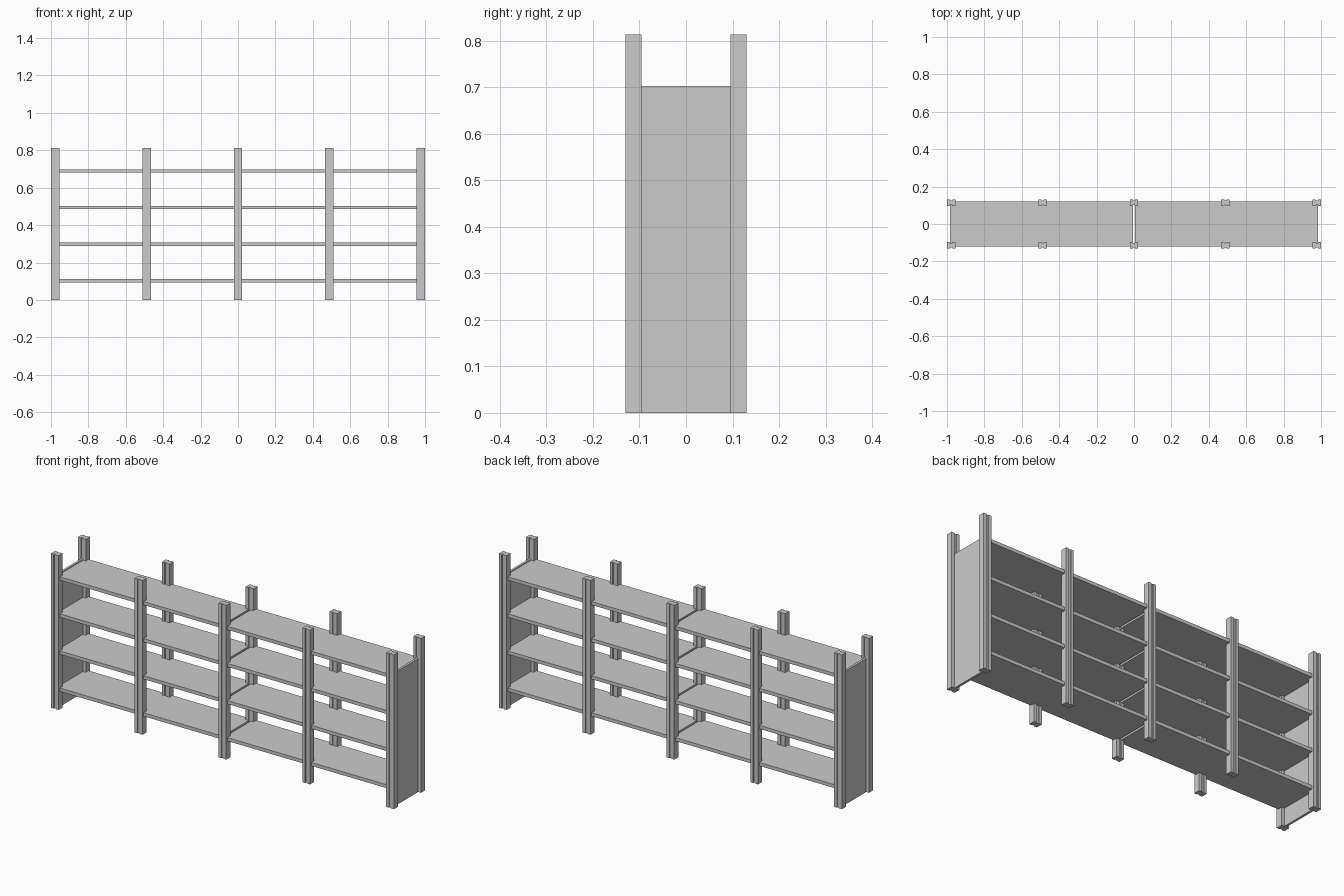
import bpy, bmesh

if "Cube" in bpy.data.objects:
    bpy.data.objects.remove(bpy.data.objects["Cube"])

def prism(name, pts, length, axis, loc):
    """Extrude a closed profile: axis 'z' uses (x, y) points, axis 'x' uses (y, z) points."""
    bm = bmesh.new()
    to3 = (lambda p: (p[0], p[1], 0)) if axis == 'z' else (lambda p: (0, p[0], p[1]))
    face = bm.faces.new([bm.verts.new(to3(p)) for p in pts])
    ext = bmesh.ops.extrude_face_region(bm, geom=[face])
    vec = (0, 0, length) if axis == 'z' else (length, 0, 0)
    bmesh.ops.translate(bm, vec=vec, verts=[v for v in ext['geom'] if isinstance(v, bmesh.types.BMVert)])
    bmesh.ops.recalc_face_normals(bm, faces=bm.faces)
    me = bpy.data.meshes.new(name)
    bm.to_mesh(me)
    bm.free()
    ob = bpy.data.objects.new(name, me)
    ob.location = loc
    bpy.context.collection.objects.link(ob)
    return ob

def rect(w, d):
    return [(-w/2, -d/2), (w/2, -d/2), (w/2, d/2), (-w/2, d/2)]

# Upright posts with a slot down the front and back faces
W, D, G, S = 0.0225, 0.017, 0.006, 0.005
post = [(-W, -D), (-G, -D), (-G, -D+S), (G, -D+S), (G, -D), (W, -D),
        (W, D), (G, D), (G, D-S), (-G, D-S), (-G, D), (-W, D)]
for i in range(5):
    x = (i - 2) * 0.48875
    for side, y in (("front", -0.113), ("back", 0.113)):
        prism(f"{side}_post_{i+1}", post, 0.813, 'z', (x, y, 0))

# End panels held in the post slots
for side, x in (("left", -0.9775), ("right", 0.9775)):
    prism(side + "_end_panel", rect(0.012, 0.2), 0.703, 'z', (x, 0, 0))

# Shelves, two boards per level with a small gap in the middle
board = [(-0.12, -0.009), (0.12, -0.009), (0.12, 0.009), (-0.12, 0.009)]
for i in range(4):
    z = 0.103 + i * 0.1955
    for side, x in (("left", -0.9715), ("right", 0.0055)):
        prism(f"{side}_shelf_{i+1}", board, 0.966, 'x', (x, 0, z))
